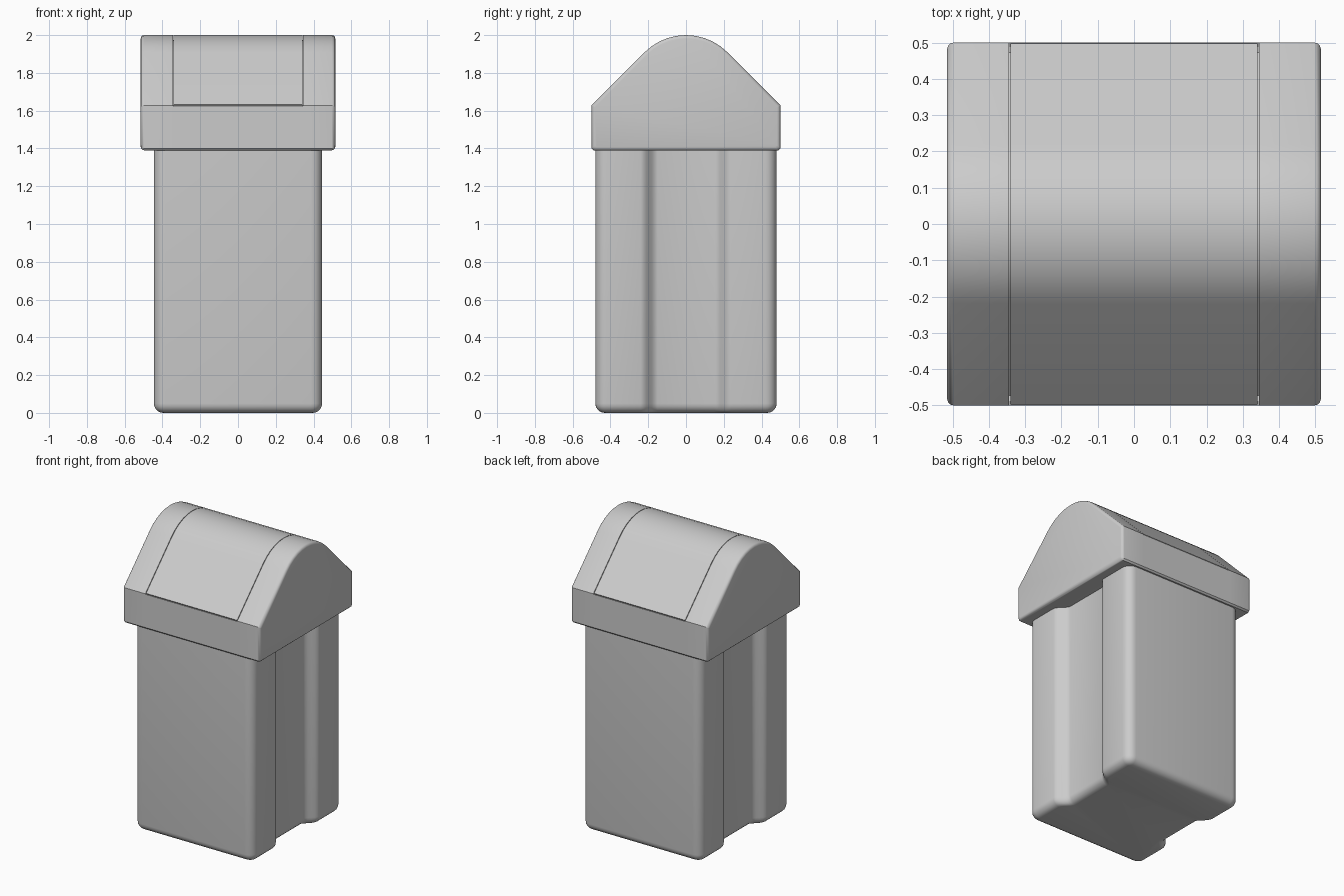
import bpy, bmesh, math

if "Cube" in bpy.data.objects:
    bpy.data.objects.remove(bpy.data.objects["Cube"])

ROOF_R = 0.31                 # radius of the rounded ridge
EAVE_Z = 2 - ROOF_R + ROOF_R * math.sqrt(2) - 0.5


def loft(name, sections, angle):
    """Skin closed point loops of equal length and cap both ends."""
    bm = bmesh.new()
    rings = [[bm.verts.new(p) for p in s] for s in sections]
    for a, b in zip(rings, rings[1:]):
        for i in range(len(a)):
            j = (i + 1) % len(a)
            bm.faces.new((a[i], a[j], b[j], b[i]))
    bm.faces.new(rings[0])
    bm.faces.new(rings[-1])
    bmesh.ops.remove_doubles(bm, verts=bm.verts[:], dist=1e-5)
    bmesh.ops.recalc_face_normals(bm, faces=bm.faces[:])
    mesh = bpy.data.meshes.new(name)
    bm.to_mesh(mesh)
    bm.free()
    ob = bpy.data.objects.new(name, mesh)
    bpy.context.collection.objects.link(ob)
    bpy.ops.object.select_all(action='DESELECT')
    bpy.context.view_layer.objects.active = ob
    ob.select_set(True)
    bpy.ops.object.shade_smooth_by_angle(angle=math.radians(angle))
    return ob


def body_outline(d, z):
    """Rounded rectangle with a soft channel in each x side, inset by d."""
    q = []
    for i in range(7):                       # S-curved channel wall
        t = i / 6
        q.append((0.383 + 0.062 * (1 - math.cos(math.pi * t)) / 2 - d, 0.15 + 0.09 * t))
    for i in range(7):                       # rounded corner
        a = math.pi / 2 * i / 6
        q.append((0.385 + (0.06 - d) * math.cos(a), 0.42 + (0.06 - d) * math.sin(a)))
    half = q + [(-x, y) for x, y in reversed(q)]
    return [(x, y, z) for x, y in half + [(-x, -y) for x, y in half]]


def roof(d, half_y):
    """Gabled roof line with a rounded ridge, offset inwards by d."""
    r, cz = ROOF_R - d, 2 - ROOF_R
    arc = [(r * math.sin(a), cz + r * math.cos(a))
           for a in (math.pi / 4 * (k / 5 - 1) for k in range(11))]
    ez = cz + r * math.sqrt(2) - half_y
    return [(-half_y, ez)] + arc + [(half_y, ez)]


def lid_section(x, d=0.0, recess=0.0):
    y, z = 0.5 - d, 1.39 + d
    eave = EAVE_Z - d * (math.sqrt(2) - 1) - 0.003
    pts = [(y, eave), (y, z + 0.01), (y - 0.01, z), (-y + 0.01, z), (-y, z + 0.01), (-y, eave)]
    return [(x, py, pz) for py, pz in pts + roof(d + recess, y - recess * 1.1)]


# Bin body with rounded bottom edge
R = 0.05
steps = [math.pi / 2 * i / 5 for i in range(6)]
loft("bin_body",
     [body_outline(R * (1 - math.sin(a)), R * (1 - math.cos(a))) for a in steps]
     + [body_outline(0, 1.40)], 40)

# Lid with softened gable edges and a recessed bay for the flap
E = 0.018
end = [(0.515 - E * (1 - math.sin(a)), E * (1 - math.cos(a)))
       for a in (math.pi / 2 * (1 - i / 3) for i in range(4))]
right = [lid_section(x, d) for x, d in end] + [lid_section(0.345), lid_section(0.345, 0, 0.025)]
left = [[(-x, y, z) for x, y, z in s] for s in right]
loft("lid", right + left[::-1], 35)

# Curved swing flap, flush with the roof
flap = roof(0.0, 0.497) + roof(0.02, 0.485)[::-1]
loft("swing_flap", [[(x, y, z) for y, z in flap] for x in (-0.341, 0.341)], 35)
